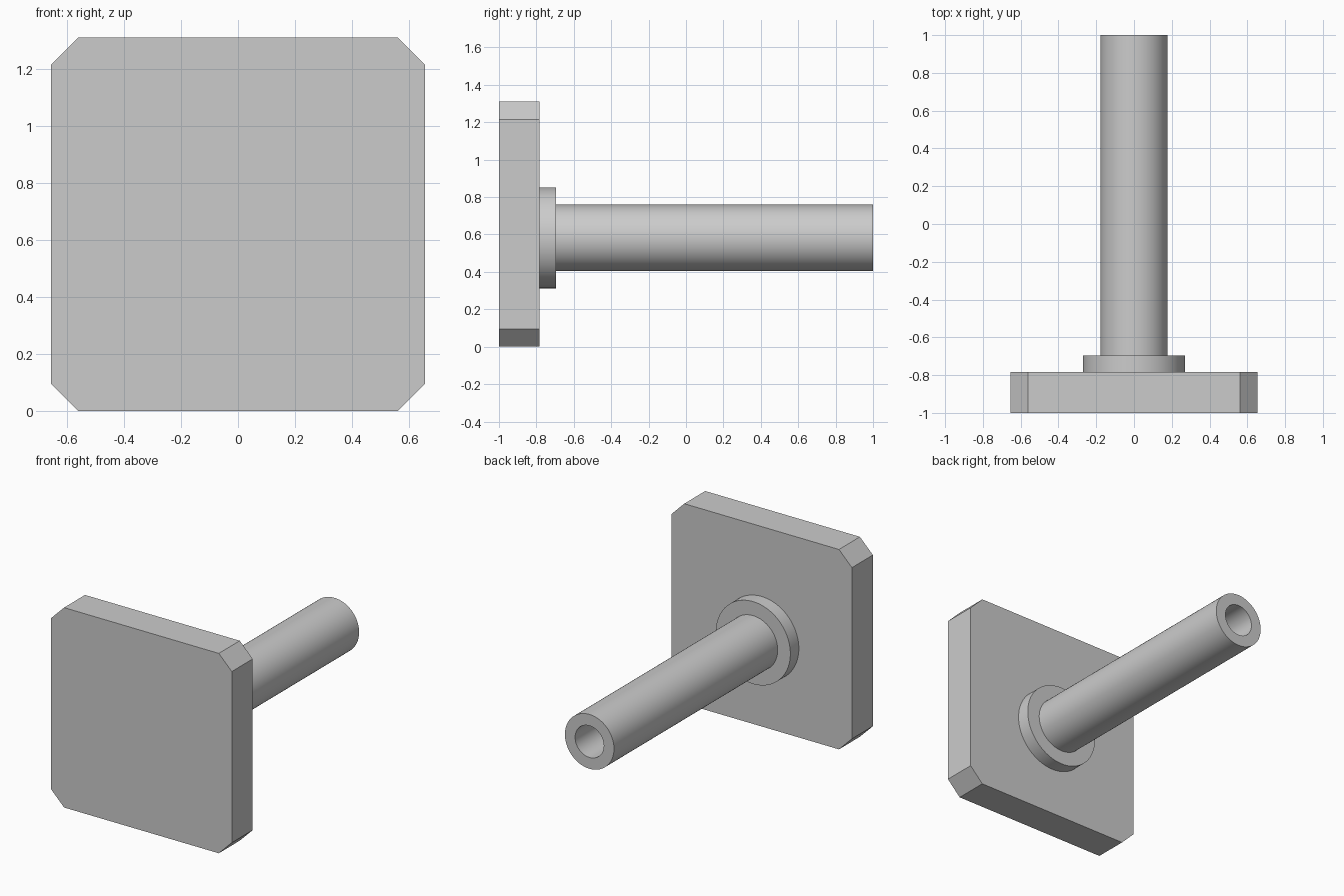
import bpy, bmesh, math
from mathutils import Matrix, Vector

cube = bpy.data.objects.get("Cube")
if cube:
    bpy.data.objects.remove(cube, do_unlink=True)

HALF, CHAMFER = 0.655, 0.094
AXIS_Z = 0.582
SIDES = 96

grey = bpy.data.materials.new("plain_grey")
grey.use_nodes = True
grey.diffuse_color = (0.6, 0.6, 0.6, 1)
grey.node_tree.nodes["Principled BSDF"].inputs["Base Color"].default_value = (0.6, 0.6, 0.6, 1)


def add_object(name, bm, smooth=False):
    bmesh.ops.recalc_face_normals(bm, faces=bm.faces)
    mesh = bpy.data.meshes.new(name)
    bm.to_mesh(mesh)
    bm.free()
    mesh.materials.append(grey)
    obj = bpy.data.objects.new(name, mesh)
    bpy.context.collection.objects.link(obj)
    if smooth:
        bpy.ops.object.select_all(action='DESELECT')
        obj.select_set(True)
        bpy.context.view_layer.objects.active = obj
        bpy.ops.object.shade_smooth_by_angle(angle=math.radians(30))
    return obj


def lathe(name, profile):
    """Turn a (radius, y) profile around the horizontal axis of the stem."""
    bm = bmesh.new()
    verts = [bm.verts.new((r, y, AXIS_Z)) for r, y in profile]
    edges = [bm.edges.new(pair) for pair in zip(verts, verts[1:])]
    bmesh.ops.spin(bm, geom=verts + edges, cent=(0, 0, AXIS_Z), axis=(0, 1, 0),
                   angle=math.tau, steps=SIDES)
    bmesh.ops.remove_doubles(bm, verts=bm.verts, dist=0.0001)
    return add_object(name, bm, smooth=True)


# Square plate with its four corners cut off
bm = bmesh.new()
inner = HALF - CHAMFER
outline = []
for sx, sz in ((1, 1), (-1, 1), (-1, -1), (1, -1)):
    pair = [(sx * HALF, sz * inner), (sx * inner, sz * HALF)]
    outline += pair if sx * sz > 0 else pair[::-1]
face = bm.faces.new([bm.verts.new((x, -1, z + HALF)) for x, z in outline])
back = bmesh.ops.extrude_face_region(bm, geom=[face])["geom"]
bmesh.ops.translate(bm, vec=(0, 0.217, 0),
                    verts=[v for v in back if isinstance(v, bmesh.types.BMVert)])
add_object("plate", bm)

# Shallow round collar behind the plate
lathe("collar", [(0.27, -0.783), (0.27, -0.695), (0.178, -0.695)])

# Long stem with a round bore open at the back
lathe("stem", [(0.178, -0.695), (0.178, 1), (0.104, 1), (0.104, -0.783), (0, -0.783)])
